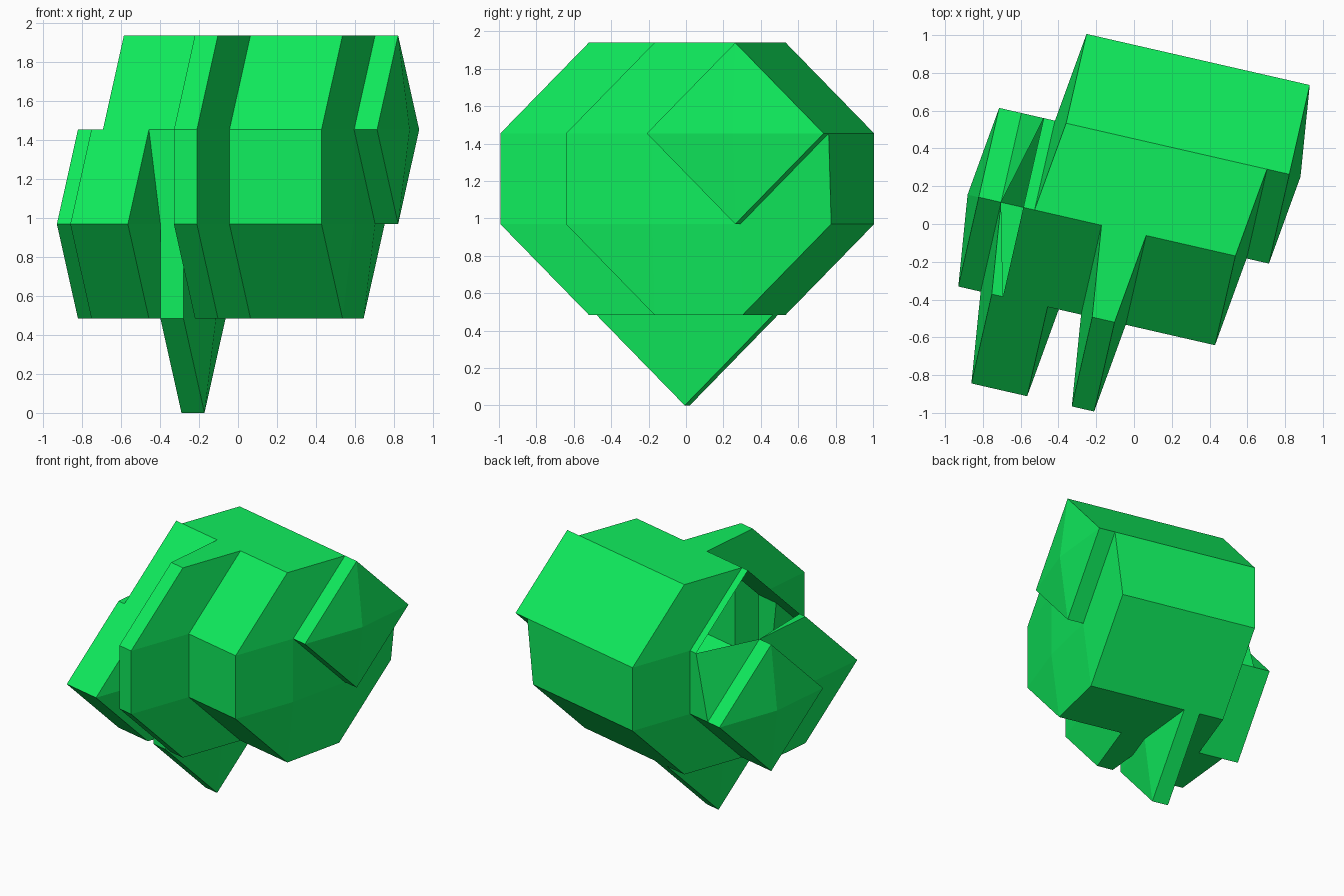
import bpy, bmesh
from mathutils import Matrix

if "Cube" in bpy.data.objects:
    bpy.data.objects.remove(bpy.data.objects["Cube"])

# Everything is laid out on an integer lattice: u along the bars, (v, z) across them.
R = 8                                   # half diagonal of a diamond bar
UNIT = 0.0606


def ring(v, z, *us):
    """Corners of a diamond cross-section centred on (v, z) at each u."""
    return [(u, v + a, z + b) for u in us for a, b in ((R, 0), (-R, 0), (0, R), (0, -R))]


def bar(v, z, a, b):
    """Diamond bar with shallow pyramid ends."""
    return ring(v, z, a, b) + [(a - 1, v, z), (b + 1, v, z)]


def hull(name, pts):
    bm = bmesh.new()
    for p in pts:
        if not any(tuple(w.co) == tuple(map(float, p)) for w in bm.verts):
            bm.verts.new(p)
    bmesh.ops.convex_hull(bm, input=bm.verts[:])
    bmesh.ops.delete(bm, geom=[w for w in bm.verts if not w.link_faces], context='VERTS')
    bmesh.ops.dissolve_limit(bm, angle_limit=0.002, verts=bm.verts[:], edges=bm.edges[:])
    bmesh.ops.recalc_face_normals(bm, faces=bm.faces[:])
    me = bpy.data.meshes.new(name)
    bm.to_mesh(me)
    bm.free()
    ob = bpy.data.objects.new(name, me)
    bpy.context.collection.objects.link(ob)
    return ob


# Main octagonal block made of four neighbouring bars
block = []
for v in (0, 8):
    for z in (0, 8):
        block += [(11, v, z), (-8, v, z)]
block += [(10, *c) for c in ((0, 16), (-8, 8), (-8, 0), (0, -8), (8, -8), (16, 0))]
block += [(11, 8, 16), (11, 16, 8)]
block += [(-7, *c) for c in ((8, 16), (16, 8), (16, 0), (8, -8))]
block += [(-8, *c) for c in ((0, 16), (-8, 8), (-8, 0), (0, -8))]
body = hull("puzzle_block", block)

parts = [
    # upper right bar
    hull("right_bar", bar(8, 8, -7, 13)),
    # lower left bar
    hull("left_bar", bar(0, 0, -13, 0)),
    # left shoulder under the top ridge
    hull("left_shoulder", ring(0, 0, -11, 0) + ring(0, 8, 0)
         + [(-9, 0, 16), (-9, 8, 8), (-9, -8, 8), (-11, 0, 8)]),
    # front arm
    hull("front_arm", bar(-8, 0, -10, -5) + ring(0, 0, -11, -4)),
    # tall front fin
    hull("front_fin", bar(-8, 8, -1, 1) + bar(-8, 0, -1, 1)
         + ring(0, 8, -2, 2) + ring(0, 0, -2, 2)),
    # bottom fin
    hull("bottom_fin", bar(0, -8, -4, -2) + bar(0, 0, -4, -2)),
]

# Join all parts into one outer surface
for p in parts:
    m = body.modifiers.new(p.name, 'BOOLEAN')
    m.operation, m.solver, m.object = 'UNION', 'EXACT', p
    p.hide_render = True
bpy.context.view_layer.update()
dg = bpy.context.evaluated_depsgraph_get()
mesh = bpy.data.meshes.new_from_object(body.evaluated_get(dg))
body.modifiers.clear()
body.data = mesh
for p in parts:
    bpy.data.objects.remove(p)

bm = bmesh.new()
bm.from_mesh(mesh)
bmesh.ops.remove_doubles(bm, verts=bm.verts[:], dist=0.01)


def cap_faces():
    return [f for f in bm.faces if f.normal.x < -0.5
            and -11.2 < f.calc_center_median().x < -8.7
            and max(w.co.z for w in f.verts) > 8.1
            and max(w.co.x for w in f.verts) < -8.8]


# Open end of the hollow shoulder: remove the cap above the left bar
caps = cap_faces()
geom = set(caps)
for f in caps:
    geom.update(f.edges)
    geom.update(f.verts)
bmesh.ops.bisect_plane(bm, geom=list(geom), dist=0.001, plane_co=(0, 0, 8), plane_no=(0, 0, 1))
bmesh.ops.delete(bm, geom=[f for f in cap_faces() if f.calc_center_median().z > 8.05],
                 context='FACES')
bmesh.ops.dissolve_limit(bm, angle_limit=0.005, verts=bm.verts[:], edges=bm.edges[:])

# Lattice to world: scale, turn the bars, stand on the ground
off = -0.045
to_world = Matrix(((0.975, 0.223, 0, 0), (-0.223, 0.975, 0, 0), (0, 0, 1, 0), (0, 0, 0, 1))) \
    @ Matrix.Translation((off, off, 16 * UNIT)) @ Matrix.Scale(UNIT, 4)
bm.transform(to_world)
bm.to_mesh(mesh)
bm.free()

mat = bpy.data.materials.new("green")
mat.diffuse_color = (0.005, 0.85, 0.11, 1)
mat.use_nodes = True
mat.node_tree.nodes["Principled BSDF"].inputs["Base Color"].default_value = mat.diffuse_color
mesh.materials.clear()
mesh.materials.append(mat)
for p in mesh.polygons:
    p.material_index = 0
    p.use_smooth = False
